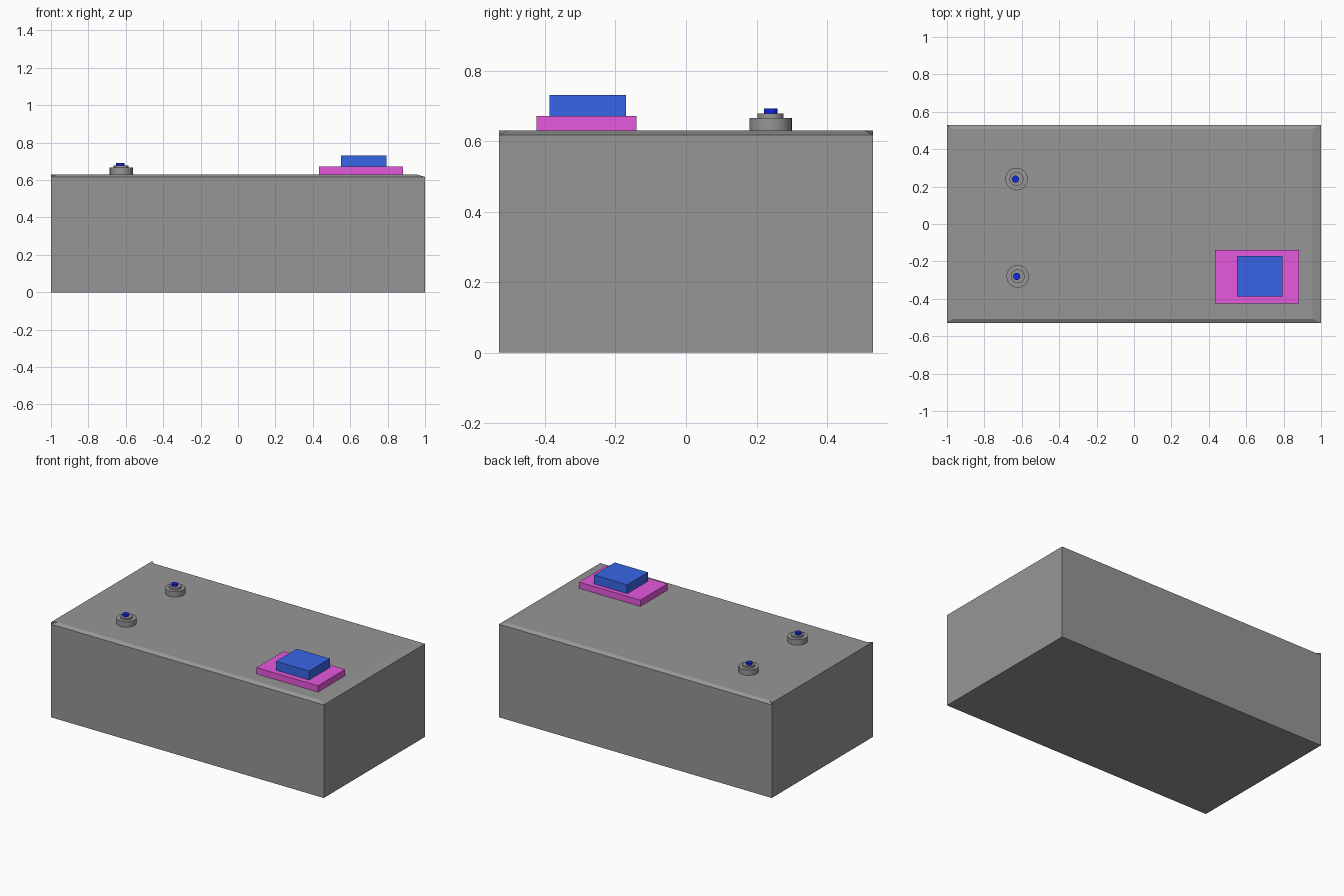
import bpy

if "Cube" in bpy.data.objects:
    bpy.data.objects.remove(bpy.data.objects["Cube"])


def material(name, rgb):
    m = bpy.data.materials.new(name)
    m.diffuse_color = (*rgb, 1)
    m.use_nodes = True
    m.node_tree.nodes["Principled BSDF"].inputs["Base Color"].default_value = m.diffuse_color
    return m


grey = material("dark_grey", (0.305, 0.305, 0.305))
pink = material("pink", (0.79, 0.1, 0.72))
blue = material("blue", (0.04, 0.13, 0.79))
deep_blue = material("deep_blue", (0.006, 0.02, 0.75))


def mesh_object(name, verts, faces, mat):
    me = bpy.data.meshes.new(name)
    me.from_pydata(verts, [], faces)
    me.materials.append(mat)
    ob = bpy.data.objects.new(name, me)
    bpy.context.collection.objects.link(ob)


def block(name, x0, x1, y0, y1, z0, z1, mat):
    bpy.ops.mesh.primitive_cube_add(size=1, location=((x0 + x1) / 2, (y0 + y1) / 2, (z0 + z1) / 2))
    ob = bpy.context.object
    ob.name = name
    ob.scale = (x1 - x0, y1 - y0, z1 - z0)
    ob.data.materials.append(mat)


def disc(name, x, y, r, z0, z1, mat):
    bpy.ops.mesh.primitive_cylinder_add(vertices=32, radius=r, depth=z1 - z0, location=(x, y, (z0 + z1) / 2))
    ob = bpy.context.object
    ob.name = name
    ob.data.materials.append(mat)
    bpy.ops.object.shade_smooth_by_angle()


# Case: chamfered on front, back and right; the left edge stays full height
W, D, LOW, TOP = 1.0, 0.53, 0.617, 0.63


def ring(x0, x1, y, z):
    return [(x0, -y, z), (x1, -y, z), (x1, y, z), (x0, y, z)]


verts = ring(-W, W, D, 0) + ring(-W, W, D, LOW) + ring(-0.97, 0.955, 0.507, TOP)
verts += [(-W, -D, TOP), (-W, D, TOP)]
faces = [(3, 2, 1, 0), (0, 1, 5, 4), (1, 2, 6, 5), (2, 3, 7, 6),
         (4, 5, 9, 8), (5, 6, 10, 9), (6, 7, 11, 10), (8, 9, 10, 11),
         (8, 11, 13, 12), (3, 0, 4, 12, 13, 7),
         (4, 8, 12), (7, 13, 11)]
mesh_object("case", verts, faces, grey)

# Stepped block on the lid
block("block_base", 0.433, 0.883, -0.424, -0.14, TOP, 0.672, pink)
block("block_top", 0.55, 0.793, -0.387, -0.17, 0.672, 0.731, blue)

# Two round terminals
for side, x, y in (("back", -0.628, 0.24), ("front", -0.622, -0.28)):
    disc(side + "_terminal_base", x, y, 0.06, TOP, 0.666, grey)
    disc(side + "_terminal_collar", x, y, 0.037, 0.666, 0.678, grey)
    disc(side + "_terminal_pin", x - 0.005, y, 0.019, 0.678, 0.692, deep_blue)
